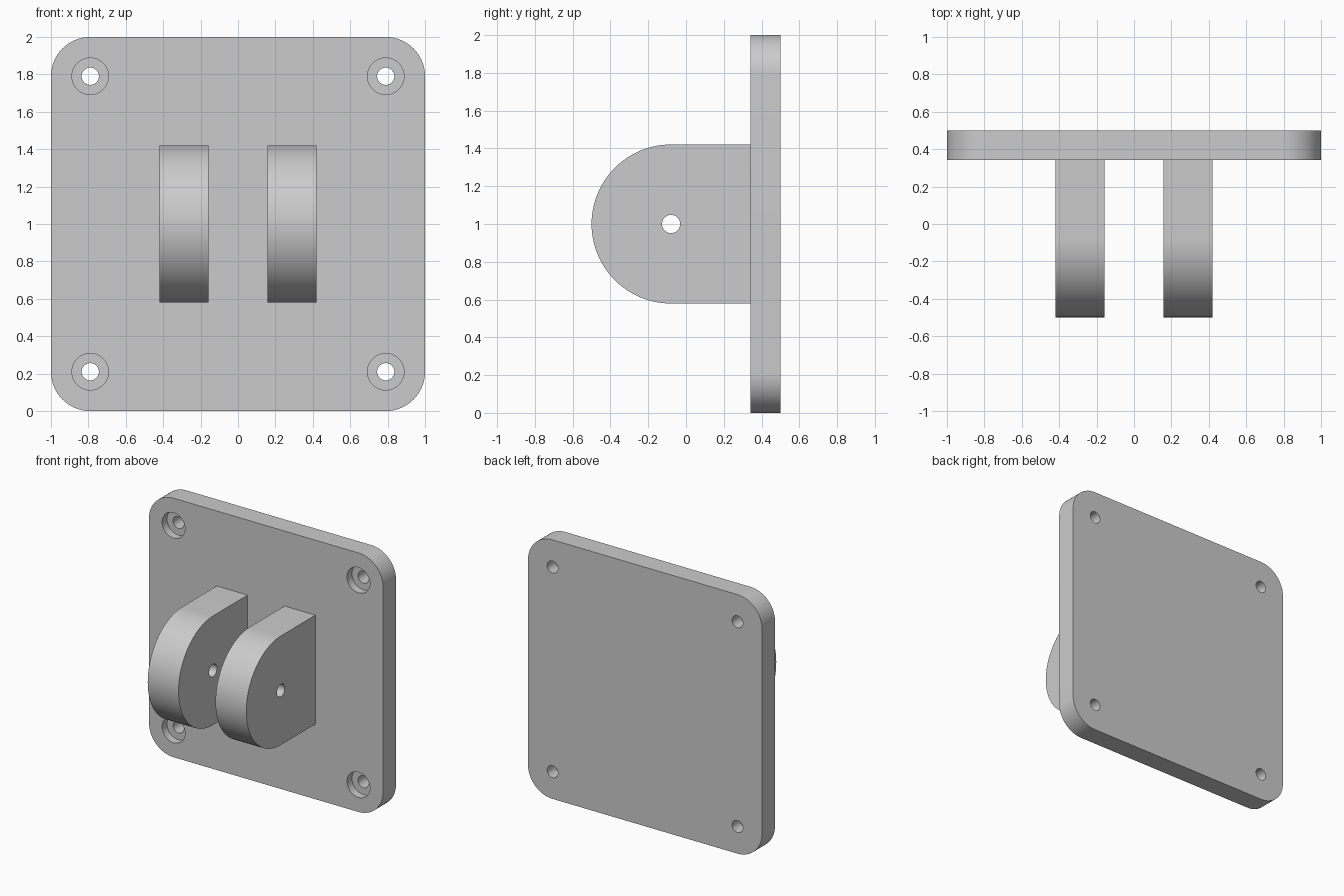
import bpy, bmesh, math
from mathutils import Matrix, Vector

if "Cube" in bpy.data.objects:
    bpy.data.objects.remove(bpy.data.objects["Cube"], do_unlink=True)

# Dimensions
FRONT, BACK = 0.342, 0.5        # plate faces along y
CORNER = 0.21                   # plate corner radius and screw inset
LUG_IN, LUG_OUT = 0.158, 0.421  # lug sides along x
LUG_R, PIVOT_Y = 0.421, -0.079
HOLE_R, BORE_R, BORE_DEPTH = 0.046, 0.098, 0.06

grey = bpy.data.materials.new("light_grey")
grey.use_nodes = True
colour = (0.6, 0.6, 0.6, 1)
grey.diffuse_color = colour
grey.node_tree.nodes["Principled BSDF"].inputs["Base Color"].default_value = colour


def arc(cu, cv, r, start, end, steps):
    """Points on an arc, angles in degrees."""
    angles = [math.radians(start + (end - start) * i / steps) for i in range(steps + 1)]
    return [(cu + r * math.cos(a), cv + r * math.sin(a)) for a in angles]


def extrude(name, points, direction):
    """Solid made by sweeping a closed outline along a direction."""
    bm = bmesh.new()
    face = bm.faces.new([bm.verts.new(p) for p in points])
    moved = bmesh.ops.extrude_face_region(bm, geom=[face])["geom"]
    bmesh.ops.translate(bm, vec=direction,
                        verts=[v for v in moved if isinstance(v, bmesh.types.BMVert)])
    if face.is_valid and not any(len(e.link_faces) == 2 for e in face.edges):
        bm.faces.remove(face)
    bmesh.ops.recalc_face_normals(bm, faces=bm.faces)
    mesh = bpy.data.meshes.new(name)
    bm.to_mesh(mesh)
    bm.free()
    mesh.materials.append(grey)
    obj = bpy.data.objects.new(name, mesh)
    bpy.context.collection.objects.link(obj)
    return obj


def drill(obj, centre, radius, depth, axis):
    """Cut a round hole of the given full length through obj."""
    spin = Matrix.Rotation(math.pi / 2, 4, "Y" if axis == "X" else "X")
    bpy.ops.mesh.primitive_cylinder_add(vertices=48, radius=radius, depth=depth)
    cutter = bpy.context.object
    cutter.name = "hole_cutter"
    cutter.hide_render = True
    cutter.data.materials.append(grey)
    cutter.data.transform(Matrix.Translation(centre) @ spin)
    mod = obj.modifiers.new("hole", "BOOLEAN")
    mod.operation, mod.solver, mod.object = "DIFFERENCE", "EXACT", cutter
    bpy.context.view_layer.objects.active = obj
    bpy.ops.object.modifier_apply(modifier=mod.name)
    bpy.data.objects.remove(cutter, do_unlink=True)


def smooth(obj):
    bpy.ops.object.select_all(action="DESELECT")
    obj.select_set(True)
    bpy.context.view_layer.objects.active = obj
    bpy.ops.object.shade_smooth_by_angle(angle=math.radians(30))


# Rounded mounting plate
inset = 1 - CORNER
quadrants = [(1, 1, 0), (-1, 1, 90), (-1, -1, 180), (1, -1, 270)]
outline = []
for sx, sz, start in quadrants:
    outline += arc(sx * inset, 1 + sz * inset, CORNER, start, start + 90, 16)
plate = extrude("mounting_plate", [(x, FRONT, z) for x, z in outline],
                Vector((0, BACK - FRONT, 0)))

# Counterbored screw holes in the plate corners
for sx, sz, _ in quadrants:
    x, z = sx * inset, 1 + sz * inset
    drill(plate, (x, FRONT, z), BORE_R, 2 * BORE_DEPTH, "Y")
    drill(plate, (x, BACK, z), HOLE_R, 1, "Y")
smooth(plate)

# Pair of round-nosed lugs with a pivot hole
profile = arc(PIVOT_Y, 1, LUG_R, 90, 270, 48)
profile += [(FRONT, 1 - LUG_R), (FRONT, 1 + LUG_R)]
for name, x in (("left_lug", LUG_IN), ("right_lug", -LUG_OUT)):
    lug = extrude(name, [(x, y, z) for y, z in profile],
                  Vector((LUG_OUT - LUG_IN, 0, 0)))
    drill(lug, (x, PIVOT_Y, 1), 0.048, 1, "X")
    smooth(lug)
